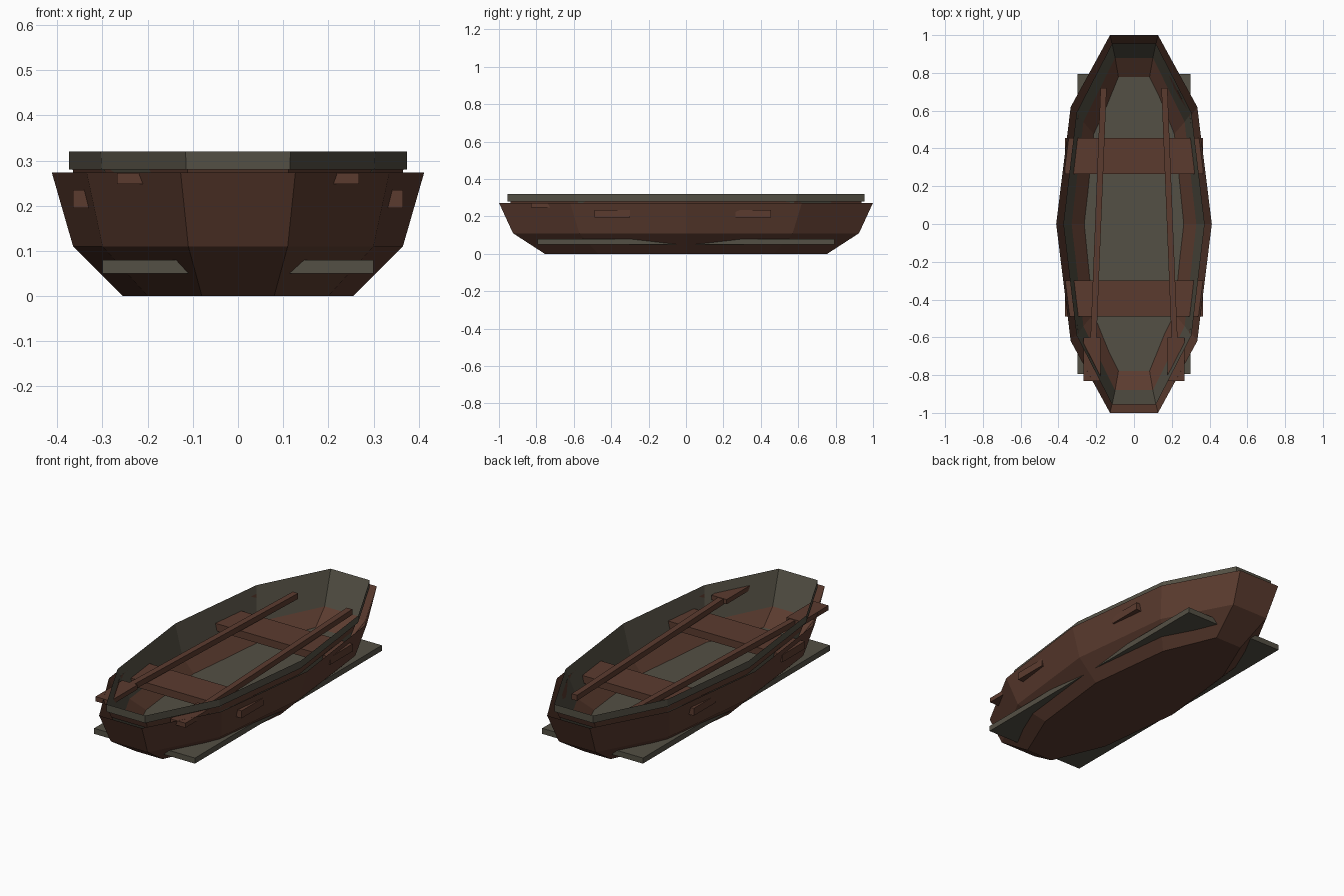
import bpy, bmesh, math
from mathutils import Matrix

if "Cube" in bpy.data.objects:
    bpy.data.objects.remove(bpy.data.objects["Cube"])


def material(name, rgb):
    m = bpy.data.materials.new(name)
    m.diffuse_color = (*rgb, 1)
    m.use_nodes = True
    m.node_tree.nodes["Principled BSDF"].inputs["Base Color"].default_value = m.diffuse_color
    return m


BROWN = material("brown wood", (0.105, 0.044, 0.028))
GREY = material("weathered grey", (0.088, 0.08, 0.058))


def finish(name, bm, mats):
    me = bpy.data.meshes.new(name)
    bm.to_mesh(me)
    bm.free()
    for m in mats:
        me.materials.append(m)
    ob = bpy.data.objects.new(name, me)
    bpy.context.collection.objects.link(ob)
    return ob


def outline(end, shoulder, mid):
    """Ten-sided boat outline, mirrored in x and y, counter-clockwise."""
    (ex, ey), (sx, sy) = end, shoulder
    right = [(ex, -ey), (sx, -sy), (mid, 0), (sx, sy), (ex, ey)]
    return right + [(-x, -y) for x, y in right]


def shell(name, rings, mats, slots, cap=False):
    """Skin a stack of outlines (z, end, shoulder, mid), listed bottom first."""
    bm = bmesh.new()
    loops = [[bm.verts.new((x, y, z)) for x, y in outline(e, s, m)]
             for z, e, s, m in rings]
    for lo, hi, slot in zip(loops, loops[1:], slots):
        for i in range(10):
            j = (i + 1) % 10
            bm.faces.new((lo[i], lo[j], hi[j], hi[i])).material_index = slot
    if cap:
        bm.faces.new(loops[0][::-1])
    return finish(name, bm, mats)


def box(name, size, loc, mat, turn=0):
    bm = bmesh.new()
    bmesh.ops.create_cube(bm, size=1)
    bmesh.ops.scale(bm, vec=size, verts=bm.verts)
    ob = finish(name, bm, [mat])
    ob.matrix_world = Matrix.Translation(loc) @ Matrix.Rotation(turn, 4, 'Z')
    return ob


# outer hull
shell("hull", [(0.0, (0.08, 0.755), (0.20, 0.47), 0.255),
               (0.11, (0.11, 0.925), (0.30, 0.57), 0.365),
               (0.273, (0.127, 1.0), (0.335, 0.62), 0.412)],
      [BROWN], [0, 0], cap=True)

# inner lining with grey lip: outside of lip, then down the inside
shell("lining", [(0.24, (0.108, 0.925), (0.287, 0.57), 0.36),
                 (0.28, (0.112, 0.94), (0.295, 0.58), 0.366),
                 (0.28, (0.115, 0.955), (0.302, 0.59), 0.374),
                 (0.32, (0.116, 0.955), (0.304, 0.59), 0.374),
                 (0.15, (0.10, 0.88), (0.268, 0.54), 0.33),
                 (0.05, (0.075, 0.735), (0.19, 0.45), 0.235)],
      [BROWN, GREY], [0, 1, 1, 1, 0])

# floor board
box("floor", (0.60, 1.59, 0.03), (0, 0, 0.065), GREY)

# bench seats
box("rear_seat", (0.73, 0.19, 0.04), (0, 0.36, 0.215), BROWN)
box("front_seat", (0.73, 0.19, 0.04), (0, -0.395, 0.215), BROWN)

# oars resting on the seats
for side, label in ((-1, "left"), (1, "right")):
    box(label + "_oar_shaft", (0.032, 1.44, 0.03), (side * 0.19, 0, 0.255),
        BROWN, side * math.atan2(0.058, 1.44))
    box(label + "_oar_blade", (0.09, 0.23, 0.025), (side * 0.223, -0.715, 0.26),
        BROWN)
